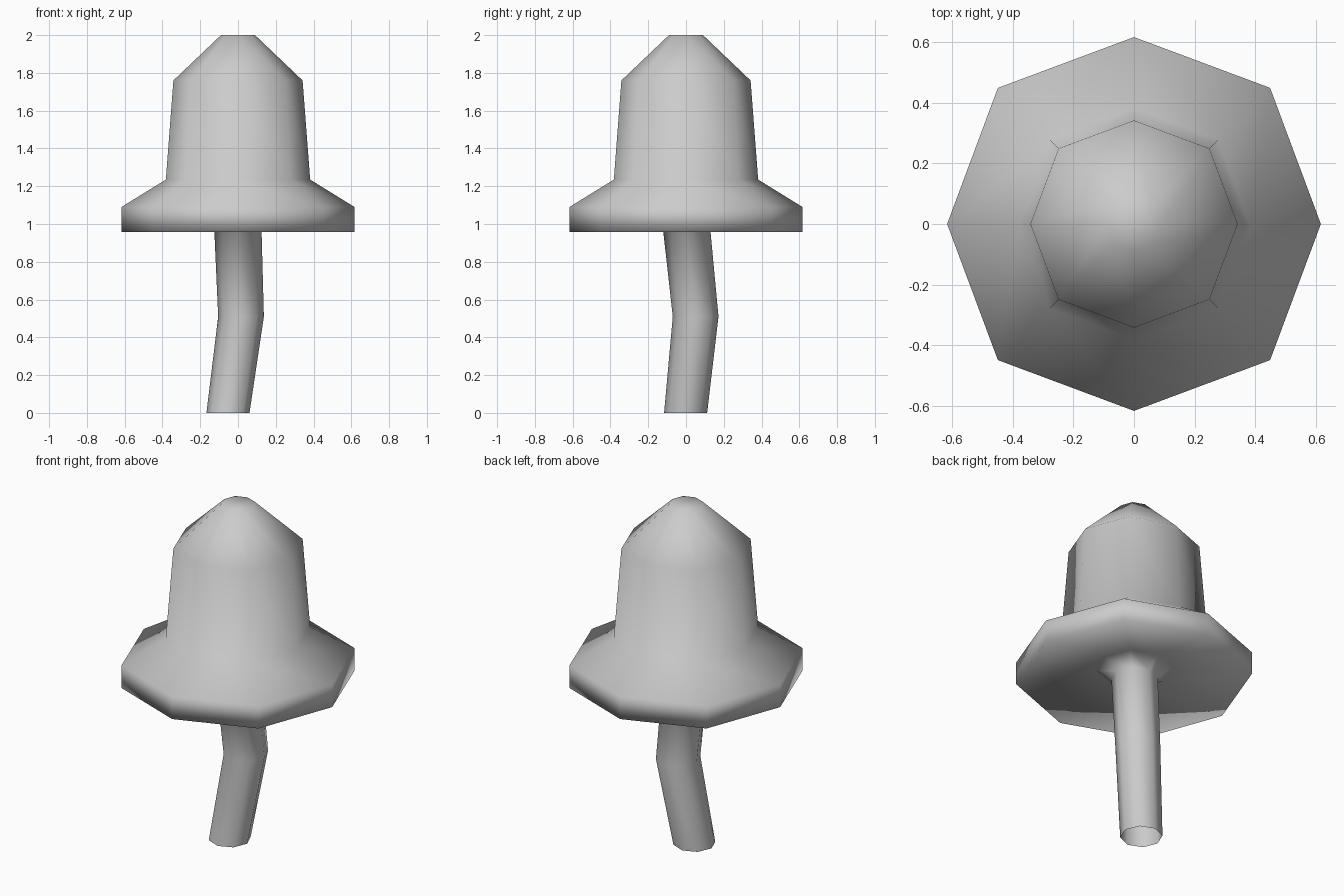
import bpy, bmesh
from math import cos, sin, tau

cube = bpy.data.objects.get("Cube")
if cube:
    bpy.data.objects.remove(cube, do_unlink=True)

SIDES = 8

grey = bpy.data.materials.new("plain_grey")
colour = (0.6, 0.6, 0.6, 1)
grey.diffuse_color = colour
grey.use_nodes = True
grey.node_tree.nodes["Principled BSDF"].inputs["Base Color"].default_value = colour


def ring(bm, x, y, z, radius, diagonal):
    """One eight-sided loop; diagonal corners may reach further out."""
    loop = []
    for i in range(SIDES):
        r = radius * (diagonal if i % 2 else 1)
        a = tau * i / SIDES
        loop.append(bm.verts.new((x + r * cos(a), y + r * sin(a), z)))
    return loop


# Cap: crown, flared brim and shallow hollow underside (radius, height)
cap = [(0.09, 2.0), (0.342, 1.76), (0.382, 1.235), (0.617, 1.09),
       (0.617, 0.957), (0.2, 1.02)]
# Bent stem: (x, y, height, radius)
stem = [(0, 0.005, 0.957, 0.125), (0.016, 0.051, 0.51, 0.121),
        (-0.053, -0.002, 0, 0.114)]

bm = bmesh.new()
loops = [ring(bm, 0, 0, z, r, 1.03) for r, z in cap]
loops += [ring(bm, x, y, z, r, 1) for x, y, z, r in stem]

# Flat tip, then walls down to the open foot
bm.faces.new(loops[0])
for upper, lower in zip(loops, loops[1:]):
    for i in range(SIDES):
        j = (i + 1) % SIDES
        bm.faces.new((upper[i], lower[i], lower[j], upper[j]))
for face in bm.faces:
    face.smooth = True

mesh = bpy.data.meshes.new("mushroom_cap_and_stem")
bm.to_mesh(mesh)
bm.free()
mesh.materials.append(grey)
mushroom = bpy.data.objects.new("mushroom_cap_and_stem", mesh)
bpy.context.collection.objects.link(mushroom)
